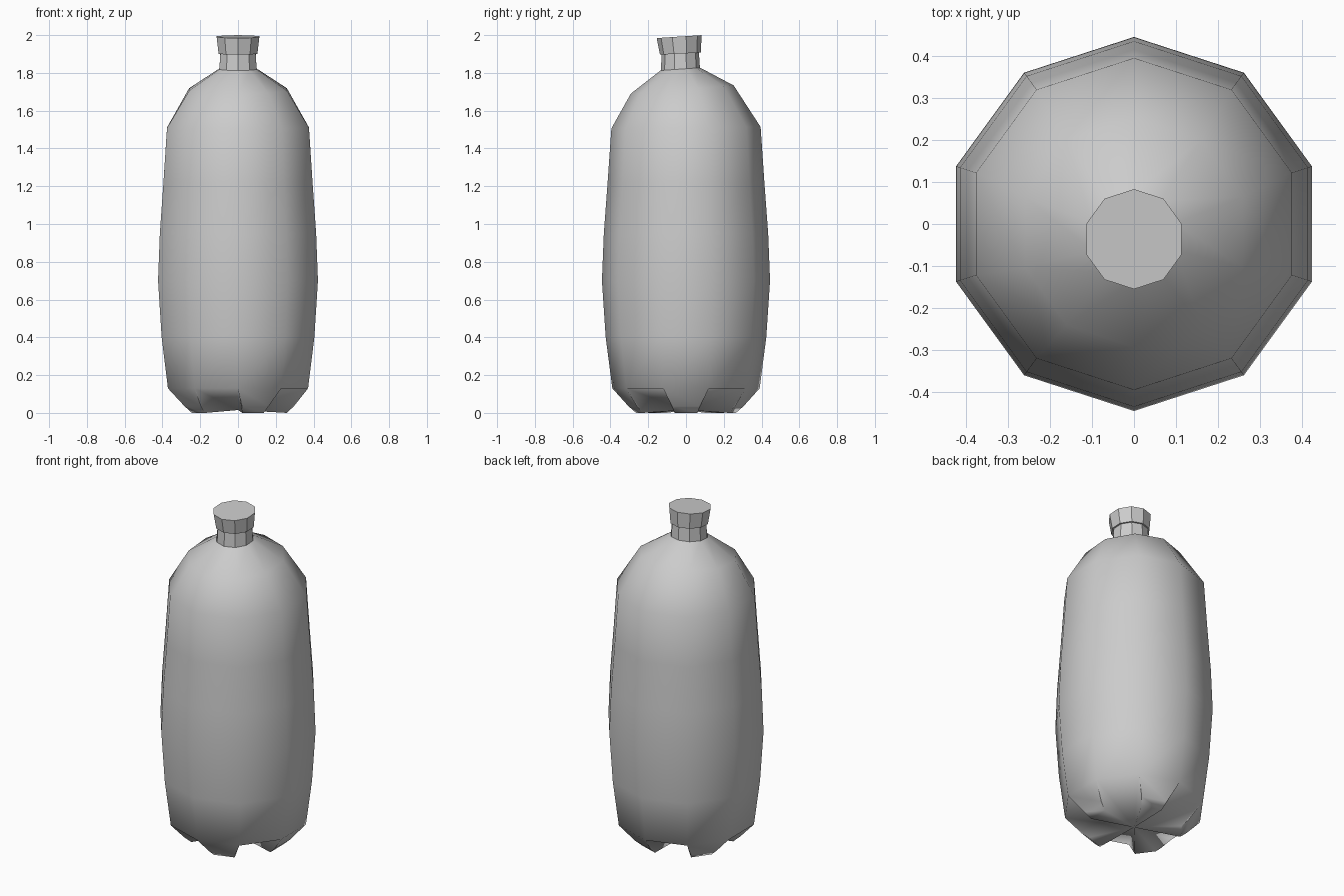
import bpy, bmesh, math

cube = bpy.data.objects.get("Cube")
if cube:
    bpy.data.objects.remove(cube)

SIDES = 10


def make_material(name, colour):
    mat = bpy.data.materials.new(name)
    mat.use_nodes = True
    mat.diffuse_color = colour
    mat.node_tree.nodes["Principled BSDF"].inputs["Base Color"].default_value = colour
    return mat


grey = make_material("plain grey", (0.6, 0.6, 0.6, 1))


def point(radius, degrees, z, cy=0.0, slope=0.0):
    a = math.radians(degrees)
    y = radius * math.sin(a)
    return (radius * math.cos(a), cy + y, z + slope * y)


def add_rings(bm, profile):
    """Loft ten-sided rings given as (radius, height, y centre, tilt slope)."""
    rings = []
    for r, z, cy, slope in profile:
        rings.append([bm.verts.new(point(r, 18 + 36 * i, z, cy, slope))
                      for i in range(SIDES)])
    for low, high in zip(rings, rings[1:]):
        for i in range(SIDES):
            j = (i + 1) % SIDES
            bm.faces.new((low[i], low[j], high[j], high[i]))
    return rings


def finish(bm, name, smooth_angle=None):
    bmesh.ops.recalc_face_normals(bm, faces=bm.faces)
    mesh = bpy.data.meshes.new(name)
    bm.to_mesh(mesh)
    bm.free()
    mesh.materials.append(grey)
    obj = bpy.data.objects.new(name, mesh)
    bpy.context.collection.objects.link(obj)
    if smooth_angle:
        bpy.ops.object.select_all(action='DESELECT')
        obj.select_set(True)
        bpy.context.view_layer.objects.active = obj
        bpy.ops.object.shade_smooth_by_angle(angle=math.radians(smooth_angle))
    return obj


# Bottle body: bulging side wall and slightly tilted shoulder
bm = bmesh.new()
rings = add_rings(bm, [
    (0.39, 0.13, 0, 0),
    (0.425, 0.40, 0, 0),
    (0.445, 0.70, 0, 0),
    (0.435, 0.95, 0, 0),
    (0.415, 1.22, 0, 0),
    (0.395, 1.51, 0, 0.01),
    (0.272, 1.712, -0.02, 0.08),
    (0.105, 1.82, -0.03, 0.07),
])

# Five feet with wedge-shaped hollows between them
base = rings[0]
centre = bm.verts.new((0, 0, 0.015))
for k in range(5):
    mid = 72 * k
    a, b = base[(2 * k - 1) % SIDES], base[2 * k]
    following = base[(2 * k + 1) % SIDES]
    heel = [bm.verts.new(point(0.305, mid + s * 14, 0.035)) for s in (-1, 1)]
    sole = [bm.verts.new(point(0.265, mid + s * 13, 0.0)) for s in (-1, 1)]
    bm.faces.new((a, b, heel[1], heel[0]))
    bm.faces.new((heel[0], heel[1], sole[1], sole[0]))
    bm.faces.new((sole[0], sole[1], centre))
    bm.faces.new((a, heel[0], sole[0], centre))
    bm.faces.new((b, centre, sole[1], heel[1]))
    bm.faces.new((b, following, centre))
finish(bm, "bottle_body", 75)

# Neck
bm = bmesh.new()
add_rings(bm, [(0.104, 1.815, -0.03, 0.07), (0.098, 1.91, -0.03, 0.06)])
finish(bm, "bottle_neck")

# Flared cap
bm = bmesh.new()
cap = add_rings(bm, [(0.108, 1.902, -0.03, 0.05), (0.119, 1.992, -0.036, 0.065)])
for ring in cap:
    bm.faces.new(ring)
finish(bm, "bottle_cap")
